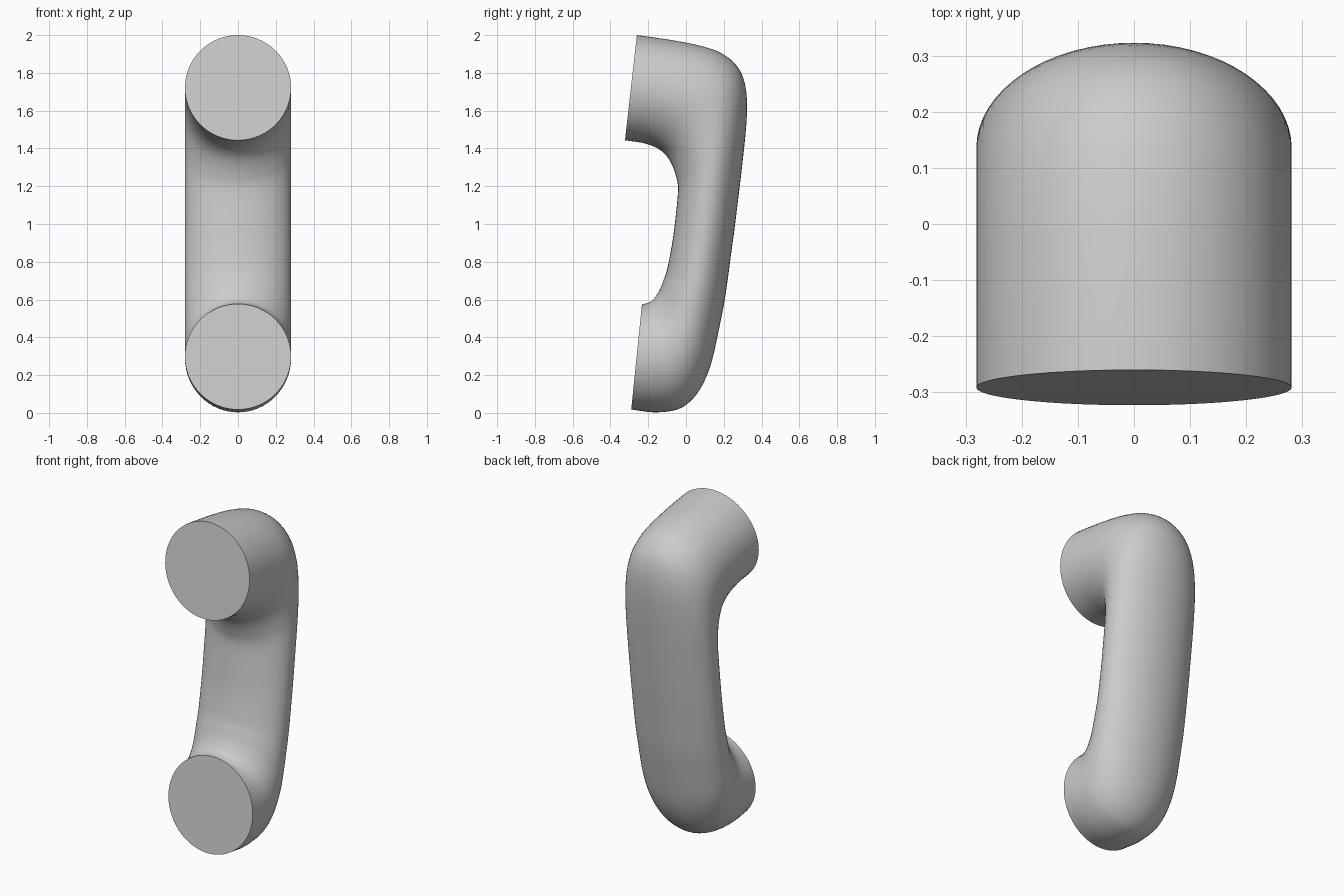
import bpy, bmesh, math
from mathutils import Vector

cube = bpy.data.objects.get("Cube")
if cube:
    bpy.data.objects.remove(cube, do_unlink=True)

HALF_WIDTH = 0.281
SIDES = 64
STEPS = 5

# Side profile: each station pairs a back point with a grip point (y, z, y, z)
STATIONS = [
    (-.26, 2.0, -.323, 1.443),
    (-.17, 1.988, -.243, 1.432),
    (-.05, 1.969, -.19, 1.418),
    (.07, 1.945, -.15, 1.40),
    (.18, 1.908, -.12, 1.378),
    (.265, 1.842, -.095, 1.35),
    (.31, 1.75, -.075, 1.315),
    (.323, 1.61, -.055, 1.26),
    (.307, 1.395, -.042, 1.185),
    (.26, 1.0, -.056, 1.03),
    (.24, .85, -.074, .893),
    (.21, .63, -.10, .76),
    (.18, .47, -.12, .70),
    (.132, .257, -.138, .655),
    (.074, .125, -.155, .625),
    (.01, .05, -.172, .602),
    (-.06, .014, -.19, .587),
    (-.17, .003, -.212, .579),
    (-.29, .018, -.233, .577),
]


def smooth_path(points, steps):
    """Catmull-Rom interpolation through the stations."""
    pts = [Vector(p) for p in points]
    pts = [pts[0] * 2 - pts[1]] + pts + [pts[-1] * 2 - pts[-2]]
    path = []
    for a, b, c, d in zip(pts, pts[1:], pts[2:], pts[3:]):
        for k in range(steps):
            t = k / steps
            path.append(0.5 * (2 * b + (c - a) * t + (2 * a - 5 * b + 4 * c - d) * t ** 2
                               + (3 * b - a - 3 * c + d) * t ** 3))
    return path + [pts[-2]]


# Plain grey plastic
grey = bpy.data.materials.new("grey_plastic")
grey.use_nodes = True
colour = (0.6, 0.6, 0.6, 1)
grey.diffuse_color = colour
grey.node_tree.nodes["Principled BSDF"].inputs["Base Color"].default_value = colour

# Handset: elliptical sections lofted along the profile, closed by flat end faces
bm = bmesh.new()
rings = []
for oy, oz, iy, iz in smooth_path(STATIONS, STEPS):
    back, grip = Vector((0, oy, oz)), Vector((0, iy, iz))
    centre, radius = (back + grip) / 2, (back - grip) / 2
    ring = []
    for i in range(SIDES):
        a = 2 * math.pi * i / SIDES
        ring.append(bm.verts.new(centre + radius * math.cos(a)
                                 + Vector((HALF_WIDTH * math.sin(a), 0, 0))))
    rings.append(ring)
for r, s in zip(rings, rings[1:]):
    for i in range(SIDES):
        j = (i + 1) % SIDES
        bm.faces.new((r[i], r[j], s[j], s[i]))
bm.faces.new(rings[0])
bm.faces.new(rings[-1])
bmesh.ops.recalc_face_normals(bm, faces=bm.faces)

mesh = bpy.data.meshes.new("handset")
bm.to_mesh(mesh)
bm.free()
mesh.materials.append(grey)
handset = bpy.data.objects.new("handset", mesh)
bpy.context.collection.objects.link(handset)

# Smooth body with crisp rims
bpy.ops.object.select_all(action='DESELECT')
handset.select_set(True)
bpy.context.view_layer.objects.active = handset
bpy.ops.object.shade_smooth_by_angle(angle=math.radians(40))
